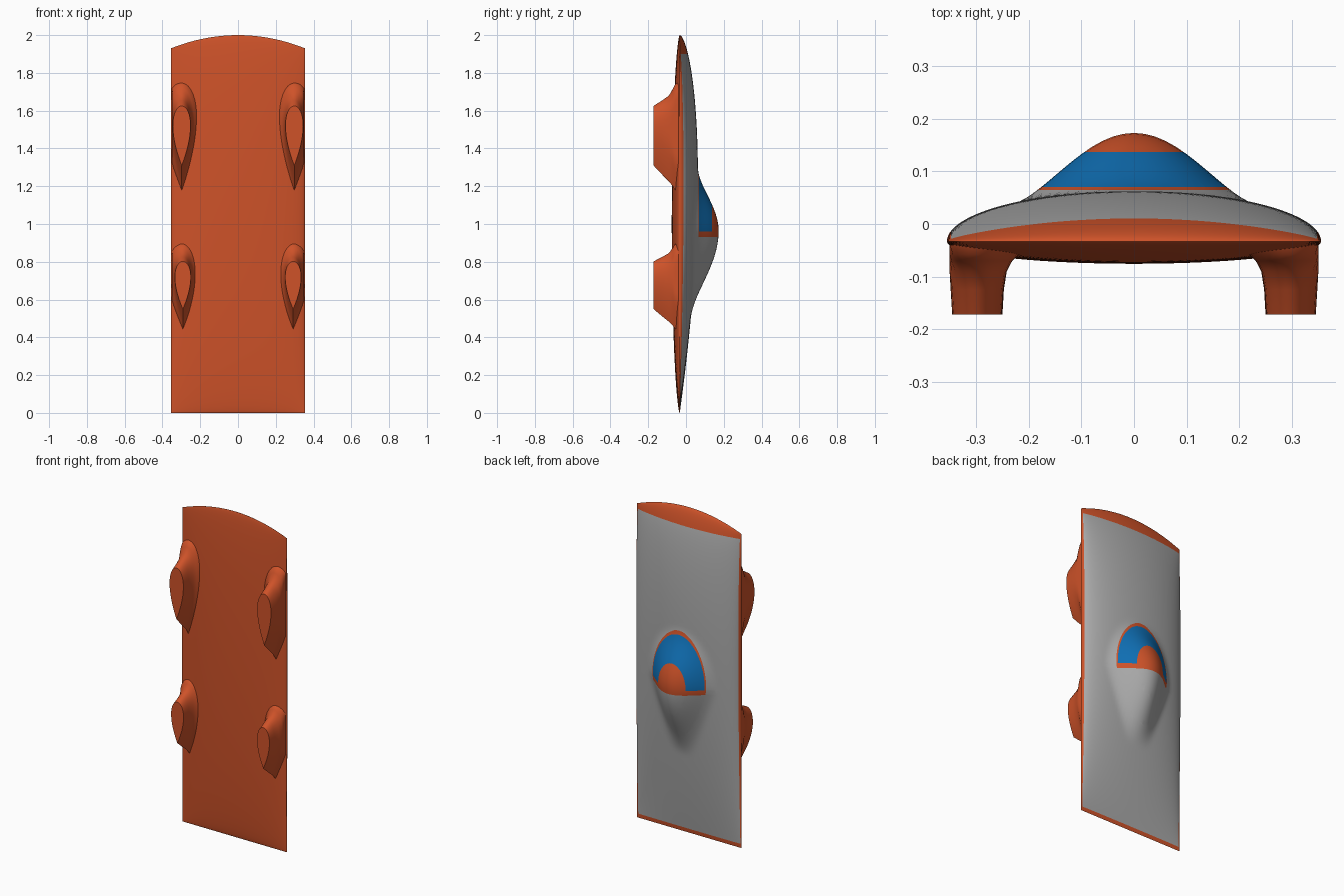
import bpy, bmesh
from math import sin, cos, pi, radians

if "Cube" in bpy.data.objects:
    bpy.data.objects.remove(bpy.data.objects["Cube"])

HALF_W, MID_Y = 0.355, -0.033


def material(name, rgb):
    m = bpy.data.materials.new(name)
    m.diffuse_color = (*rgb, 1)
    m.use_nodes = True
    m.node_tree.nodes["Principled BSDF"].inputs["Base Color"].default_value = m.diffuse_color
    return m


orange = material("orange_paint", (0.62, 0.085, 0.022))
grey = material("grey_deck", (0.4, 0.4, 0.4))
blue = material("blue_glass", (0.005, 0.16, 0.46))


def finish(bm, name, mats):
    bmesh.ops.recalc_face_normals(bm, faces=bm.faces[:])
    me = bpy.data.meshes.new(name)
    bm.to_mesh(me)
    bm.free()
    for m in mats:
        me.materials.append(m)
    ob = bpy.data.objects.new(name, me)
    bpy.context.collection.objects.link(ob)
    bpy.ops.object.select_all(action='DESELECT')
    ob.select_set(True)
    bpy.context.view_layer.objects.active = ob
    bpy.ops.object.shade_smooth_by_angle(angle=radians(40))
    return ob


def loft(bm, rings):
    rows = [[bm.verts.new(p) for p in ring] for ring in rings]
    n = len(rows[0])
    for a, b in zip(rows, rows[1:]):
        for i in range(n):
            j = (i + 1) % n
            bm.faces.new((a[i], a[j], b[j], b[i]))
    return rows


def cockpit_bump(x, z):
    # rounded ahead of the peak, tapering teardrop behind it
    if z > 0.95:
        k = max(0, 1 - (x / 0.24) ** 2 - ((z - 0.95) / 0.35) ** 2)
        return 0.1165 * k * k
    s = min(1, (0.95 - z) / 0.45)
    k = max(0, 1 - (x / (0.24 * (1 - 0.7 * s))) ** 2)
    return 0.1165 * (1 - s * s) ** 2 * k * k


# Hull: aerofoil along z, half ellipses across x, cockpit bump on the back
def hull_ring(t, n=112):
    ring = []
    top = 0.277 * t * max(0, 1 - t) ** 0.6
    bottom = 0.0425 * max(0, 4 * t * (1 - t)) ** 0.6
    for i in range(n):
        a = 2 * pi * i / n
        x = HALF_W * cos(a)
        z = t * (2 - 0.07 * cos(a) ** 2)
        y = MID_Y + sin(a) * (top if sin(a) > 0 else bottom)
        if sin(a) > 1e-6:
            y += cockpit_bump(x, z)
        ring.append((x, y, z))
    return ring


bm = bmesh.new()
ROWS = 120
loft(bm, [hull_ring((1 - cos(pi * k / ROWS)) / 2) for k in range(ROWS + 1)])
bmesh.ops.remove_doubles(bm, verts=bm.verts[:], dist=1e-5)

# Cut clean paint borders, then colour the faces between them
cuts = [(0, 0.347), (0, -0.347), (1, 0.065), (1, 0.07), (1, 0.137),
        (2, 0.025), (2, 0.93), (2, 0.96), (2, 1.9)]
for axis, d in cuts:
    no = [0, 0, 0]
    no[axis] = 1
    bmesh.ops.bisect_plane(bm, geom=bm.verts[:] + bm.edges[:] + bm.faces[:],
                           plane_co=[d * c for c in no], plane_no=no)
for f in bm.faces:
    x, y, z = f.calc_center_median()
    if y > 0.065 and z > 0.93:                       # canopy
        f.material_index = 2 if 0.07 < y < 0.137 and z > 0.96 else 0
    elif y > MID_Y and abs(x) < 0.347 and 0.025 < z < 1.9:
        f.material_index = 1                         # deck
finish(bm, "hull", [orange, grey, blue])


# Teardrop feet, flared where they join the hull: y, low end, high end, half width
SECTIONS = [(-0.172, 0, 0.315, 0.047), (-0.125, -0.05, 0.345, 0.05),
            (-0.09, -0.085, 0.37, 0.056), (-0.07, -0.11, 0.405, 0.067),
            (-0.058, -0.13, 0.43, 0.08), (-0.04, -0.14, 0.44, 0.09)]


def foot_pair(name, cx, z0, zs, ws, n=40):
    rings = []
    for y, lo, hi, hw in SECTIONS:
        ring = []
        for i in range(n):
            a = -pi + 2 * pi * i / n
            x = cx + ws * hw * sin(a) * cos(a / 2) / 0.77
            z = z0 + zs * (lo + (hi - lo) * (1 + cos(a)) / 2)
            ring.append((min(x, 0.35), y, z))
        rings.append(ring)
    bm = bmesh.new()
    rows = loft(bm, rings)
    bm.faces.new(rows[0])
    bm.faces.new(rows[-1])
    ob = finish(bm, name, [orange])
    ob.modifiers.new("mirror", 'MIRROR').use_axis[0] = True


foot_pair("upper_feet", 0.298, 1.31, 1.0, 1.0)
foot_pair("lower_feet", 0.292, 0.55, 0.8, 0.9)
